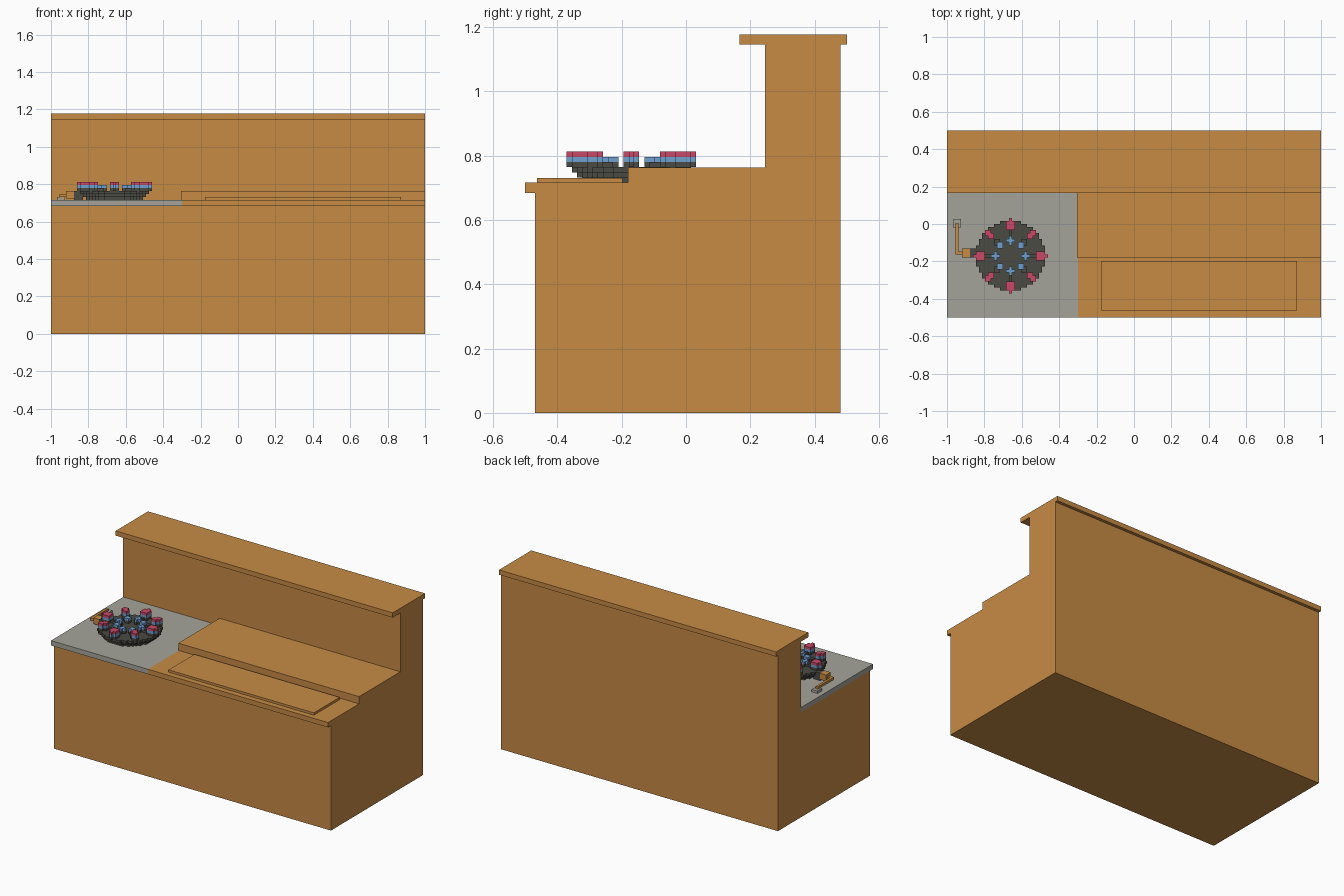
import bpy, bmesh

if "Cube" in bpy.data.objects:
    bpy.data.objects.remove(bpy.data.objects["Cube"])

def mat(name, rgb):
    m = bpy.data.materials.new(name)
    m.diffuse_color = (*rgb, 1)
    m.use_nodes = True
    m.node_tree.nodes["Principled BSDF"].inputs["Base Color"].default_value = m.diffuse_color
    return m

WOOD = mat("warm_wood", (0.571, 0.258, 0.06))
STEEL = mat("grey_steel", (0.376, 0.371, 0.323))
IRON = mat("dark_iron", (0.07, 0.069, 0.058))
BLUE = mat("flame_blue", (0.162, 0.352, 0.631))
RED = mat("flame_red", (0.578, 0.065, 0.141))

def finish(name, bm, m):
    bmesh.ops.recalc_face_normals(bm, faces=bm.faces)
    me = bpy.data.meshes.new(name)
    bm.to_mesh(me)
    bm.free()
    me.materials.append(m)
    ob = bpy.data.objects.new(name, me)
    bpy.context.collection.objects.link(ob)
    return ob

def prism(name, profile, x0, x1, m):
    """Extrude a (y, z) profile along x."""
    bm = bmesh.new()
    f = bm.faces.new([bm.verts.new((x0, y, z)) for y, z in profile])
    ext = bmesh.ops.extrude_face_region(bm, geom=[f])
    vs = [g for g in ext["geom"] if isinstance(g, bmesh.types.BMVert)]
    bmesh.ops.translate(bm, verts=vs, vec=(x1 - x0, 0, 0))
    return finish(name, bm, m)

def box(name, x0, x1, y0, y1, z0, z1, m):
    return prism(name, [(y0, z0), (y1, z0), (y1, z1), (y0, z1)], x0, x1, m)

# Counter: cabinet with back wall, worktops, raised step, inset board, cap shelf
TOP = 0.716
prism("cabinet_body", [(-.47, 0), (.48, 0), (.48, 1.146), (.245, 1.146),
                       (.245, .684), (-.47, .684)], -1, 1, WOOD)
box("steel_worktop", -1, -.3, -.5, .245, .684, TOP, STEEL)
box("wood_worktop", -.3, 1, -.5, .245, .684, TOP, WOOD)
box("raised_step", -.305, 1, -.18, .245, TOP, .763, WOOD)
box("serving_board", -.177, .872, -.463, -.197, TOP, .731, WOOD)
box("cap_shelf", -1, 1, .167, .5, 1.146, 1.177, WOOD)

# Burner: stepped block shapes on a small cubic grid
V, CX, CY = 0.0161, -0.66, -0.17
DIRS = [(1, 0, 0), (-1, 0, 0), (0, 1, 0), (0, -1, 0), (0, 0, 1), (0, 0, -1)]

def voxels(name, cells, m):
    """Outer skin of a set of grid cells."""
    cells = set(cells)
    bm = bmesh.new()
    for c in cells:
        for d in DIRS:
            if tuple(a + b for a, b in zip(c, d)) in cells:
                continue
            ax = [i for i in range(3) if d[i]][0]
            u, w = (ax + 1) % 3, (ax + 2) % 3
            quad = []
            for su, sw in ((-.5, -.5), (.5, -.5), (.5, .5), (-.5, .5)):
                p = [float(a) for a in c]
                p[ax] += d[ax] / 2
                p[u] += su
                p[w] += sw
                quad.append(bm.verts.new((CX + p[0] * V, CY + p[1] * V,
                                          TOP + (p[2] + .5) * V)))
            if sum(d) < 0:
                quad.reverse()
            bm.faces.new(quad)
    bmesh.ops.remove_doubles(bm, verts=bm.verts, dist=1e-5)
    return finish(name, bm, m)

def around(plan, k):
    """Repeat a plan of (i, j) cells four times around the centre at layer k."""
    out = set()
    for i, j in plan:
        for _ in range(4):
            i, j = -j, i
            out.add((i, j, k))
    return out

R = range(-12, 13)
bowl = {(i, j, k) for k, r in enumerate((9.5, 10.5, 11.5)) for i in R for j in R
        if i * i + j * j <= r * r}
# dark neck linking bowl to valve
bowl |= {(i, j, k) for i in (-13, -12, -11) for j in (0, 1, 2) for k in (0, 1, 2)}
voxels("burner_bowl", bowl, IRON)

outer = [(i, j) for i in (9, 10, 11) for j in (-1, 0, 1)] + [(12, 0)]
outer += [(6, 6), (7, 7), (8, 8), (7, 6), (6, 7), (8, 7), (7, 8)]
inner = [(4, 0), (5, 0), (6, 0), (5, 1), (5, -1),
         (3, 3), (4, 4), (3, 4), (4, 3)]
fingers = [(7, 0), (8, 0), (5, 5), (5, 4), (4, 5)]
voxels("burner_fingers", around(outer + inner + fingers, 3), IRON)
voxels("flames_blue", around(outer + inner, 4), BLUE)
voxels("flames_red_tips", around(outer, 5), RED)

# Gas valve, feed pipe and wall fitting
box("gas_valve", -.92, -.877, -.178, -.13, .724, .764, WOOD)
box("pipe_elbow", -.955, -.92, -.163, -.147, .732, .748, WOOD)
box("feed_pipe", -.955, -.939, -.163, -.02, .732, .748, WOOD)
box("pipe_drop", -.955, -.939, -.02, .005, .725, .748, WOOD)
box("pipe_fitting", -.968, -.926, -.02, .027, TOP, .732, STEEL)
